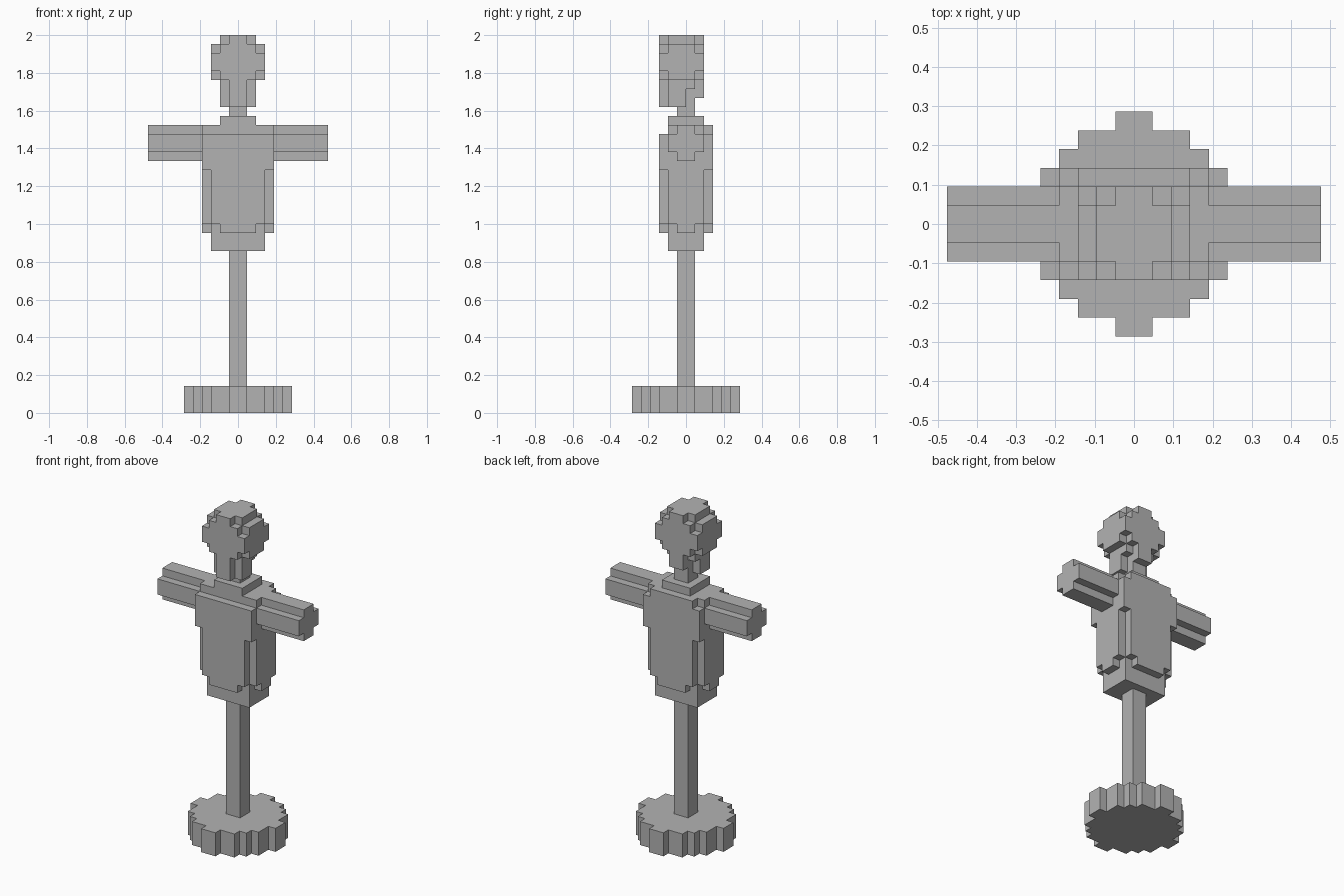
import bpy
import bmesh
from mathutils import Vector

if "Cube" in bpy.data.objects:
    bpy.data.objects.remove(bpy.data.objects["Cube"])

U = 2 / 42  # size of one block

grey = bpy.data.materials.new("plain grey")
grey.diffuse_color = (0.45, 0.45, 0.45, 1)
grey.use_nodes = True
grey.node_tree.nodes["Principled BSDF"].inputs["Base Color"].default_value = grey.diffuse_color


def cells(boxes):
    """Blocks filled by boxes centred on x: (half width, y0, y1, z0, z1)."""
    return {(x, y, z) for w, y0, y1, z0, z1 in boxes
            for x in range(-w, w) for y in range(y0, y1) for z in range(z0, z1)}


parts = {}

# Round stepped foot
parts["base_disc"] = cells([(6, -1, 1, 0, 3), (5, -3, 3, 0, 3), (4, -4, 4, 0, 3),
                            (3, -5, 5, 0, 3), (1, -6, 6, 0, 3)])

# Support pole
parts["pole"] = cells([(1, -1, 1, 3, 18)])

# Torso: hips, rounded waist, chest, shoulders, collar
parts["torso"] = cells([
    (3, -2, 2, 18, 20),
    (4, -1, 1, 20, 21), (3, -2, 2, 20, 21), (2, -3, 3, 20, 21),
    (4, -2, 2, 21, 27), (3, -3, 3, 21, 27),
    (4, -3, 3, 27, 31),
    (4, -2, 2, 31, 32), (3, -2, 3, 31, 32),
    (2, -2, 2, 32, 33)])

# Arms: plus-shaped bars with notched corners
bars = cells([(10, -2, 2, 29, 31), (10, -1, 1, 28, 32)])
parts["left_arm"] = {c for c in bars if c[0] >= 4}
parts["right_arm"] = {c for c in bars if c[0] < -4}

# Neck
parts["neck"] = cells([(1, -1, 1, 33, 34)])

# Head: jaw, face, crown
parts["head"] = cells([
    (1, -3, 0, 34, 35), (2, -2, 0, 34, 36), (1, -1, 1, 34, 36),
    (1, -3, 2, 35, 37), (2, -2, 1, 36, 37),
    (3, -2, 1, 37, 41), (2, -3, 2, 37, 41), (3, -3, 2, 38, 40),
    (2, -2, 1, 41, 42), (1, -3, 2, 41, 42)])

solid = set().union(*parts.values())


def build(name, blocks):
    """Skin a group of blocks, leaving out faces buried in the figure."""
    bm = bmesh.new()
    corners = {}

    def corner(p):
        if p not in corners:
            corners[p] = bm.verts.new(Vector(p) * U)
        return corners[p]

    for c in sorted(blocks):
        for axis in range(3):
            for side in (0, 1):
                near = list(c)
                near[axis] += 2 * side - 1
                if tuple(near) in solid:
                    continue
                a, b = (axis + 1) % 3, (axis + 2) % 3
                loop = []
                for da, db in ((0, 0), (1, 0), (1, 1), (0, 1)):
                    p = list(c)
                    p[axis] += side
                    p[a] += da
                    p[b] += db
                    loop.append(corner(tuple(p)))
                bm.faces.new(loop if side else loop[::-1])
    # Merge flat areas into large faces
    bmesh.ops.dissolve_limit(bm, angle_limit=0.01, verts=bm.verts[:], edges=bm.edges[:])
    mesh = bpy.data.meshes.new(name)
    bm.to_mesh(mesh)
    bm.free()
    mesh.materials.append(grey)
    bpy.context.collection.objects.link(bpy.data.objects.new(name, mesh))


for part_name, part_blocks in parts.items():
    build(part_name, part_blocks)
